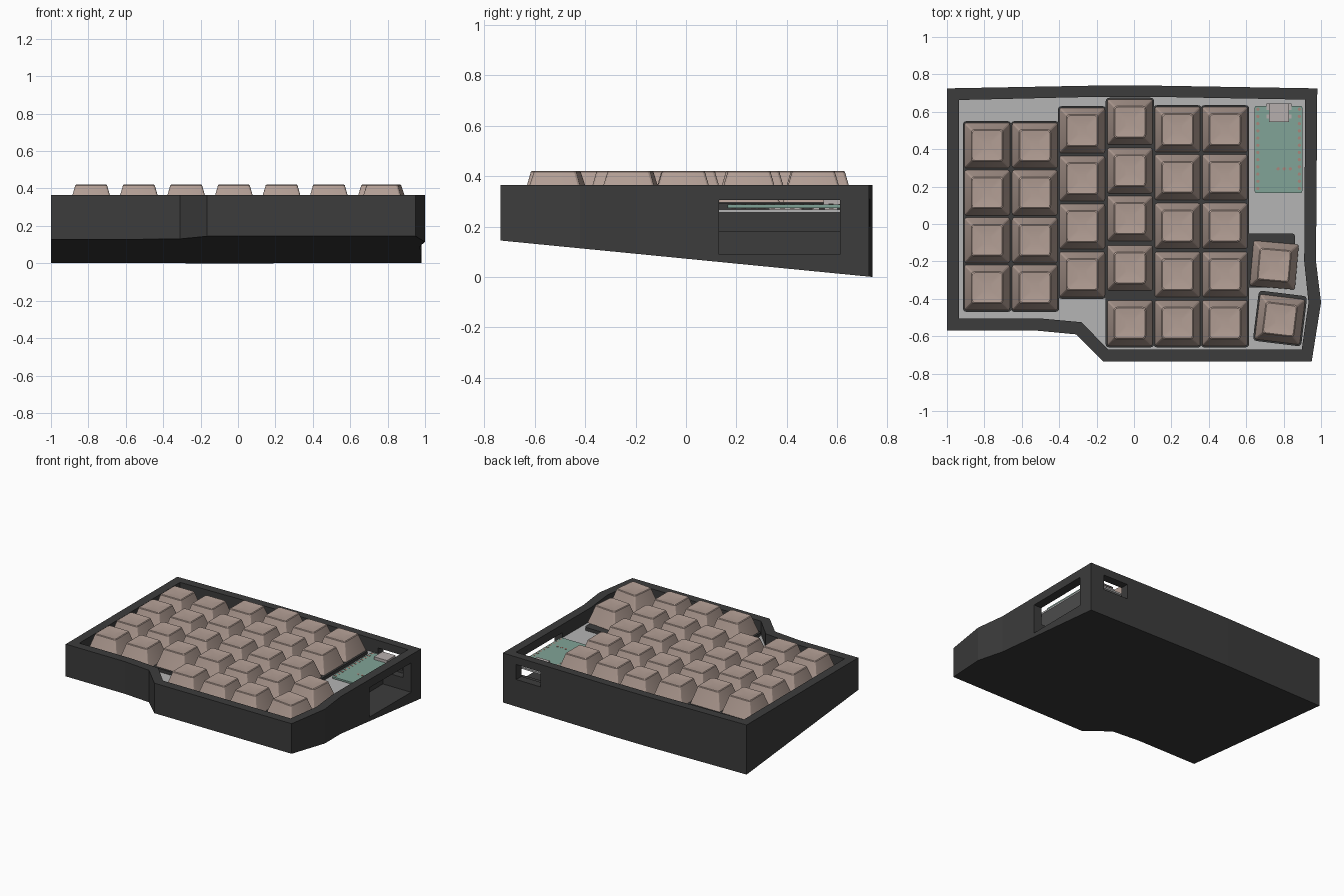
import bpy, bmesh, math
from mathutils import Matrix, Vector

if "Cube" in bpy.data.objects:
    bpy.data.objects.remove(bpy.data.objects["Cube"])


def material(name, rgb):
    m = bpy.data.materials.new(name)
    m.diffuse_color = (*rgb, 1)
    m.use_nodes = True
    m.node_tree.nodes["Principled BSDF"].inputs["Base Color"].default_value = m.diffuse_color
    return m


CASE = material("charcoal", (0.045, 0.045, 0.045))
CAP = material("dusty pink", (0.45, 0.345, 0.30))
PLATE = material("light grey", (0.46, 0.46, 0.46))
GREEN = material("board green", (0.22, 0.37, 0.31))
SILVER = material("connector silver", (0.47, 0.43, 0.42))
COPPER = material("copper", (0.40, 0.24, 0.20))


def finish(name, bm, mat, smooth=False):
    bmesh.ops.recalc_face_normals(bm, faces=bm.faces)
    me = bpy.data.meshes.new(name)
    bm.to_mesh(me)
    bm.free()
    me.materials.append(mat)
    ob = bpy.data.objects.new(name, me)
    bpy.context.collection.objects.link(ob)
    if smooth:
        bpy.ops.object.select_all(action='DESELECT')
        ob.select_set(True)
        bpy.context.view_layer.objects.active = ob
        bpy.ops.object.shade_smooth_by_angle(angle=math.radians(25))
    return ob


def loft(bm, rings):
    """Skin a stack of equal-length point rings and close both ends."""
    rows = [[bm.verts.new(p) for p in r] for r in rings]
    n = len(rows[0])
    for a, b in zip(rows, rows[1:]):
        for i in range(n):
            bm.faces.new((a[i], a[(i + 1) % n], b[(i + 1) % n], b[i]))
    bm.faces.new(rows[0][::-1])
    bm.faces.new(rows[-1])


def prism(bm, outline, low, high):
    """Upright prism; low may be a function of y."""
    f = low if callable(low) else (lambda y: low)
    loft(bm, [[(x, y, f(y)) for x, y in outline], [(x, y, high) for x, y in outline]])


def rect(x0, x1, y0, y1):
    return [(x0, y0), (x1, y0), (x1, y1), (x0, y1)]


def rounded(x0, x1, y0, y1, r, steps=3):
    pts = []
    corners = [(x1 - r, y1 - r), (x0 + r, y1 - r), (x0 + r, y0 + r), (x1 - r, y0 + r)]
    for q, (cx, cy) in enumerate(corners):
        for s in range(steps + 1):
            a = math.pi / 2 * (q + s / steps)
            pts.append((cx + r * math.cos(a), cy + r * math.sin(a)))
    return pts


# --- case: wedge-bottomed tray ---
OUTER = [(-1, 0.725), (-0.2, 0.74), (0.1, 0.74), (0.98, 0.725), (0.973, -0.2), (1, -0.42),
         (0.95, -0.735), (-0.165, -0.735), (-0.31, -0.59), (-0.52, -0.57), (-1, -0.57)]
INNER = [(-0.935, 0.663), (-0.2, 0.68), (0.1, 0.68), (0.915, 0.665), (0.91, -0.2), (0.933, -0.42),
         (0.897, -0.67), (-0.14, -0.67), (-0.28, -0.525), (-0.5, -0.505), (-0.935, -0.505)]
bm = bmesh.new()
prism(bm, OUTER, lambda y: max(0, 0.0725 - 0.098 * y), 0.365)
case = finish("case", bm, CASE)


def cut(target, outline, low, high):
    b = bmesh.new()
    prism(b, outline, low, high)
    cutter = finish("cutter", b, CASE)
    cutter.hide_render = True
    mod = target.modifiers.new("cut", 'BOOLEAN')
    mod.operation, mod.solver, mod.object = 'DIFFERENCE', 'EXACT', cutter
    bpy.context.view_layer.objects.active = target
    bpy.ops.object.modifier_apply(modifier=mod.name)
    bpy.data.objects.remove(cutter)


cut(case, INNER, 0.18, 0.5)                             # tray cavity
cut(case, rect(0.75, 1.2, 0.13, 0.61), 0.09, 0.305)     # side bay
cut(case, rect(0.67, 0.87, 0.6, 0.9), 0.2, 0.31)        # rear port opening

# --- light base plate inside the case ---
bm = bmesh.new()
prism(bm, INNER, 0.256, 0.268)
plate = finish("base_plate", bm, PLATE)

# --- key layout: column x and row y centres ---
COLUMNS = [(-0.785, [0.42, 0.167, -0.087, -0.34]),
           (-0.530, [0.42, 0.167, -0.087, -0.34]),
           (-0.277, [0.50, 0.243, -0.013, -0.27]),
           (-0.022, [0.545, 0.285, 0.03, -0.235, -0.53]),
           (0.233, [0.505, 0.25, -0.01, -0.27, -0.53]),
           (0.486, [0.505, 0.25, -0.01, -0.27, -0.53])]
THUMBS = [(0.75, -0.22, -5), (0.78, -0.51, -7)]

# --- dark switch plates under each column and thumb key ---
H = 0.13
for i, (x, ys) in enumerate(COLUMNS):
    bm = bmesh.new()
    prism(bm, rounded(x - H, x + H, ys[-1] - H, ys[0] + H, 0.02), 0.262, 0.292)
    finish(f"switch_plate_{i + 1}", bm, CASE)
bm = bmesh.new()
prism(bm, rounded(0.59, 0.862, -0.34, -0.05, 0.02), 0.262, 0.2915)
finish("thumb_plate_upper", bm, CASE)
bm = bmesh.new()
prism(bm, rounded(-H, H, -H, H + 0.01, 0.02), 0.262, 0.291)
bm.transform(Matrix.Translation((0.78, -0.51, 0)) @ Matrix.Rotation(math.radians(-7), 4, 'Z'))
finish("thumb_plate_lower", bm, CASE)


# --- keycaps: tapered rounded squares with a shallow dished top ---
def keycap(name, x, y, deg=0):
    rings = []
    for z, h, r in [(0.296, 0.121, 0.012), (0.365, 0.100, 0.014), (0.417, 0.085, 0.016),
                    (0.421, 0.080, 0.016), (0.418, 0.055, 0.012), (0.416, 0.025, 0.006)]:
        rings.append([(px, py, z) for px, py in rounded(-h, h, -h, h, r)])
    b = bmesh.new()
    loft(b, rings)
    b.transform(Matrix.Translation((x, y, 0)) @ Matrix.Rotation(math.radians(deg), 4, 'Z'))
    finish(name, b, CAP, smooth=True)


for i, (x, ys) in enumerate(COLUMNS):
    for j, y in enumerate(ys):
        keycap(f"keycap_{i + 1}_{j + 1}", x, y)
for i, (x, y, deg) in enumerate(THUMBS):
    keycap(f"thumb_keycap_{i + 1}", x, y, deg)

# --- controller board with pin rows ---
bm = bmesh.new()
prism(bm, rounded(0.645, 0.9, 0.165, 0.632, 0.012), 0.274, 0.287)
finish("controller_board", bm, GREEN)

bm = bmesh.new()
spots = [(x, 0.19 + 0.0385 * k) for x in (0.662, 0.884) for k in range(12)]
spots += [(x, 0.295) for x in (0.77, 0.803, 0.836)]
for x, y in spots:
    bmesh.ops.create_cone(bm, cap_ends=True, segments=8, radius1=0.009, radius2=0.009,
                          depth=0.018, matrix=Matrix.Translation((x, y, 0.28)))
finish("board_pins", bm, COPPER)

# --- small parts on the underside of the board ---
bm = bmesh.new()
for y0, y1 in [(0.33, 0.46), (0.5, 0.53), (0.55, 0.6)]:
    prism(bm, rect(0.72, 0.83, y0, y1), 0.266, 0.275)
finish("board_components", bm, SILVER)

# --- port connector: shell with rear socket and side tabs ---
bm = bmesh.new()
prism(bm, rect(0.722, 0.828, 0.545, 0.645), 0.285, 0.307)
prism(bm, rect(0.708, 0.842, 0.565, 0.585), 0.285, 0.292)
prism(bm, rect(0.708, 0.842, 0.610, 0.645), 0.285, 0.294)
bm.normal_update()
bmesh.ops.recalc_face_normals(bm, faces=bm.faces)
back = max(bm.faces, key=lambda f: f.calc_center_median().y * 10 + f.calc_area())
bmesh.ops.inset_region(bm, faces=[back], thickness=0.003)
bmesh.ops.translate(bm, verts=back.verts, vec=Vector((0, -0.05, 0)))
finish("port_connector", bm, SILVER)
